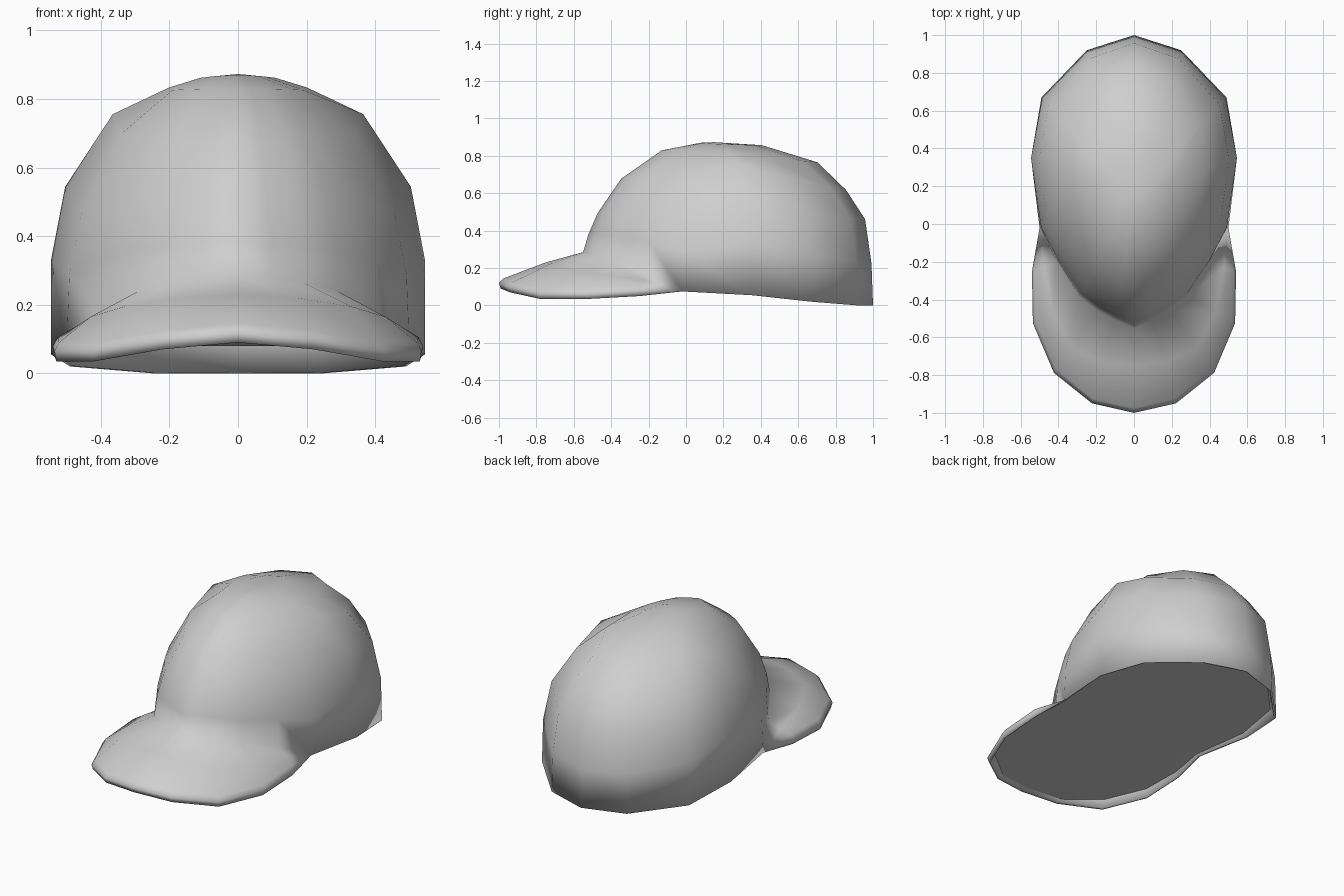
import bpy, bmesh

cube = bpy.data.objects.get("Cube")
if cube:
    bpy.data.objects.remove(cube)

grey = bpy.data.materials.new("light_grey")
grey.use_nodes = True
colour = (0.62, 0.62, 0.62, 1)
grey.diffuse_color = colour
grey.node_tree.nodes["Principled BSDF"].inputs["Base Color"].default_value = colour

# Half outline of the lower edge, from centre back to centre front
rim = [(0, 1, 0), (.25, .92, 0), (.49, .67, .02), (.545, .35, .055), (.5, -.02, .075),
       (.535, -.25, .05), (.53, -.52, .035), (.42, -.78, .035), (.22, -.94, .07), (0, -.99, .09)]
# Seam where the crown meets the brim, and the middle of the brim
seam = [(.41, -.2, .17), (.29, -.385, .24), (.19, -.46, .265), (.095, -.51, .28), (0, -.55, .285)]
middle = [(.475, -.225, .135), (.43, -.465, .165), (.33, -.66, .195), (.17, -.73, .22), (0, -.75, .23)]

# Crown curves as (spread, height) fractions at back, side and front
back = [(.99, .26), (.95, .53), (.83, .71), (.65, .88), (.3, .985)]
side = [(1, .34), (.925, .6), (.67, .86), (.37, .955), (.2, .99)]
front = [(.96, .16), (.89, .356), (.71, .67), (.4, .93), (.1, 1)]
APEX_Y, APEX_Z, FLOOR_Z = .15, .87, .08


def crown_point(p, level):
    x, y, z = p
    end = back if y > .35 else front
    w = (y - .35) / .65 if y > .35 else (.35 - y) / .9
    spread, height = (s + (e - s) * w for s, e in zip(side[level], end[level]))
    if y > .35:
        spread *= 1 - .16 * w * (1 - w) * height ** 2
    return x * spread, APEX_Y + (y - APEX_Y) * spread, z + (APEX_Z - z) * height


def scaled(p, f, z):
    return p[0] * f, p[1] * f, z


# Rings from the recessed floor, around the edge, over the brim and up the crown
base = rim[:5] + seam
floor = [scaled(p, .96, max(FLOOR_Z, p[2] + .01)) for p in rim]
inner_edge = [scaled(p, .985, p[2] + .002) for p in rim]
edge = rim[:5] + [(x * 1.01, y * 1.01, z + .03) for x, y, z in rim[5:]]
top_edge = rim[:5] + [scaled(p, .985, p[2] + .055) for p in rim[5:]]
rings = [floor, inner_edge, rim, edge, top_edge, rim[:5] + middle, base]
rings += [[crown_point(p, k) for p in base] for k in range(len(back))]

bm = bmesh.new()
loops = []
for ring in rings:
    full = ring + [(-x, y, z) for x, y, z in ring[-2:0:-1]]
    loops.append([bm.verts.new(p) for p in full])
count = len(loops[0])
for a, b in zip(loops, loops[1:]):
    for i in range(count):
        j = (i + 1) % count
        bm.faces.new((a[i], a[j], b[j], b[i]))
for loop, tip in ((loops[0], (0, 0, FLOOR_Z)), (loops[-1], (0, APEX_Y, APEX_Z + .003))):
    centre = bm.verts.new(tip)
    for i in range(count):
        bm.faces.new((loop[i], loop[(i + 1) % count], centre))

# Keep the border of the floor crisp
for a, b in zip(loops[0], loops[0][1:] + loops[0][:1]):
    bm.edges.get((a, b)).smooth = False
bmesh.ops.remove_doubles(bm, verts=bm.verts, dist=.0005)
bmesh.ops.recalc_face_normals(bm, faces=bm.faces)
for f in bm.faces:
    f.smooth = True

mesh = bpy.data.meshes.new("cap")
bm.to_mesh(mesh)
bm.free()
mesh.materials.append(grey)
cap = bpy.data.objects.new("cap", mesh)
bpy.context.collection.objects.link(cap)
